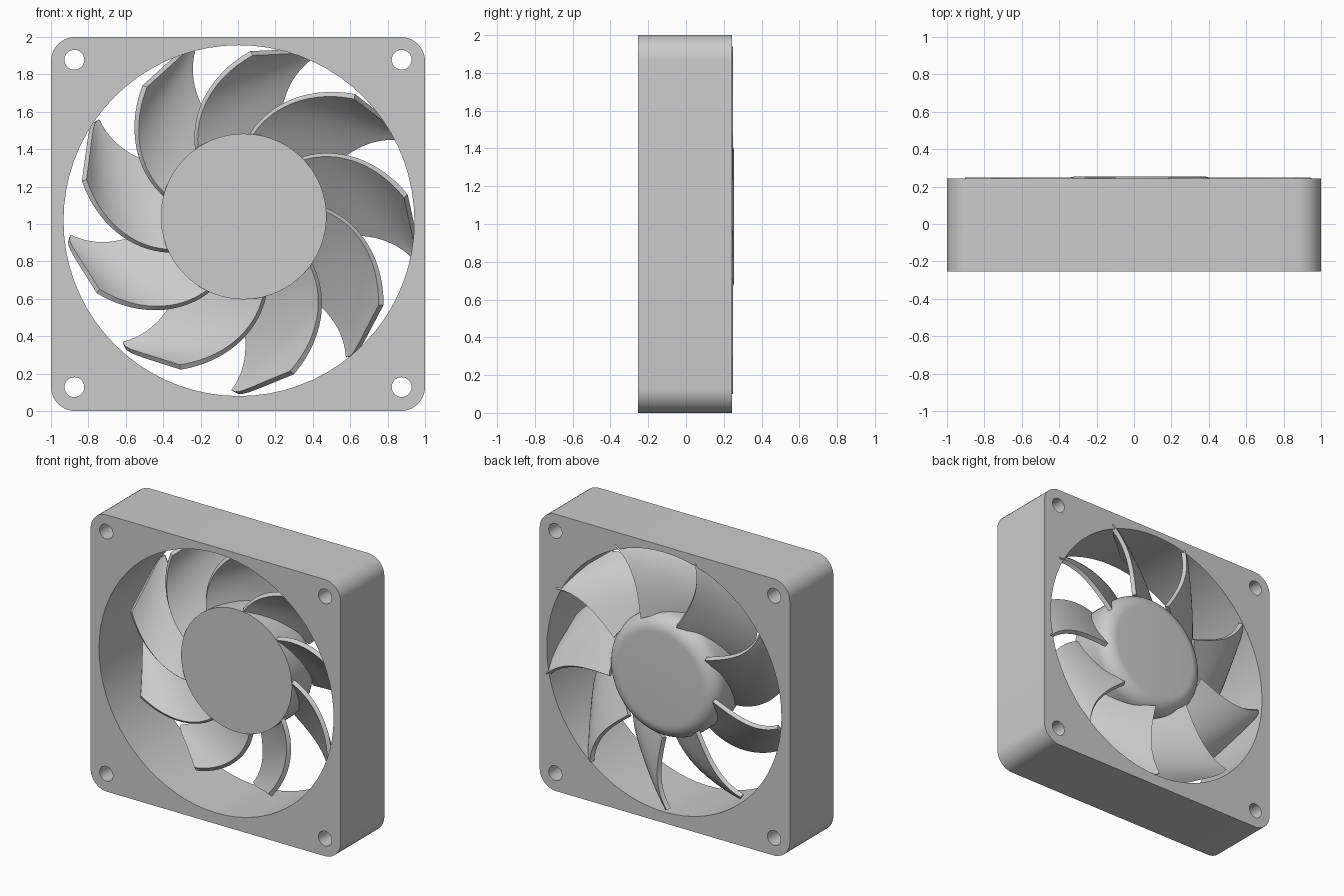
import bpy, bmesh, math
from mathutils import Vector

if "Cube" in bpy.data.objects:
    bpy.data.objects.remove(bpy.data.objects["Cube"])

HUB = Vector((0.03, 0, 1.04))
BLADES = 9

grey = bpy.data.materials.new("plain grey")
grey.use_nodes = True
GREY = (0.6, 0.6, 0.6, 1)
grey.diffuse_color = GREY
grey.node_tree.nodes["Principled BSDF"].inputs["Base Color"].default_value = GREY


def add(name, data, location=(0, 0, 0)):
    obj = bpy.data.objects.new(name, data)
    bpy.context.collection.objects.link(obj)
    obj.location = location
    return obj


def finish(obj, angle=35):
    """Turn into plain mesh, weld, shade and colour."""
    bpy.ops.object.select_all(action="DESELECT")
    obj.select_set(True)
    bpy.context.view_layer.objects.active = obj
    bpy.ops.object.convert(target="MESH")
    obj = bpy.context.view_layer.objects.active
    bm = bmesh.new()
    bm.from_mesh(obj.data)
    bmesh.ops.remove_doubles(bm, verts=bm.verts, dist=0.0005)
    bmesh.ops.recalc_face_normals(bm, faces=bm.faces)
    bm.to_mesh(obj.data)
    bm.free()
    obj.data.materials.clear()
    obj.data.materials.append(grey)
    bpy.ops.object.shade_smooth_by_angle(angle=math.radians(angle))
    return obj


def arc(cx, cz, r, start, end, n):
    steps = [math.radians(start + (end - start) * i / n) for i in range(n + 1)]
    return [(cx + r * math.cos(a), cz + r * math.sin(a)) for a in steps]


# Square frame: rounded outline with a large bore and four screw holes
outline = []
for k, (sx, sz) in enumerate([(1, 1), (-1, 1), (-1, -1), (1, -1)]):
    outline += arc(sx * 0.87, 1 + sz * 0.87, 0.13, 90 * k, 90 * k + 90, 10)
loops = [outline, arc(0.005, 1.018, 0.938, 0, 360, 72)[:-1]]
for sx in (-1, 1):
    for sz in (-1, 1):
        loops.append(arc(sx * 0.875, 1.003 + sz * 0.875, 0.053, 0, 360, 28)[:-1])

curve = bpy.data.curves.new("frame", "CURVE")
curve.dimensions = "2D"
curve.fill_mode = "BOTH"
curve.extrude = 0.249
for loop in loops:
    spline = curve.splines.new("POLY")
    spline.points.add(len(loop) - 1)
    for point, (x, z) in zip(spline.points, loop):
        point.co = (x, z, 0, 1)
    spline.use_cyclic_u = True
frame = add("frame", curve, (0, -0.006, 0))
frame.rotation_euler.x = math.pi / 2
finish(frame)

# Hub: flat at the front, rounded over at the back
profile = [(0, -0.06), (0.443, -0.06)] + arc(0.333, 0.145, 0.11, 0, 90, 10) + [(0, 0.255)]
bm = bmesh.new()
verts = [bm.verts.new((r, y, 0)) for r, y in profile]
edges = [bm.edges.new(pair) for pair in zip(verts, verts[1:])]
bmesh.ops.spin(bm, geom=verts + edges, cent=(0, 0, 0), axis=(0, 1, 0),
               angle=math.tau, steps=72, use_merge=True)
mesh = bpy.data.meshes.new("hub")
bm.to_mesh(mesh)
bm.free()
finish(add("hub", mesh, HUB))


# Blade: curved sheet swept from the front edge to the back edge
def blade_point(u, v):
    s = -0.04 + 1.04 * u
    front = 4.5 - 28.6 * s - 8.7 * s * s
    back = -52.5 + 17 * s - 18 * s * s
    tip = 0.874 + 0.091 * v - 0.064 * v * (1 - v) - 0.03 * v ** 14
    r = 0.443 + (tip - 0.443) * s
    a = math.radians(front + (back - front) * v)
    return (r * math.cos(a), -0.047 + 0.284 * v, r * math.sin(a))


NU, NV = 16, 16
bm = bmesh.new()
grid = [[bm.verts.new(blade_point(i / NU, j / NV)) for j in range(NV + 1)]
        for i in range(NU + 1)]
for i in range(NU):
    for j in range(NV):
        bm.faces.new((grid[i][j], grid[i + 1][j], grid[i + 1][j + 1], grid[i][j + 1]))
mesh = bpy.data.meshes.new("blade")
bm.to_mesh(mesh)
bm.free()
blade = add("blade_1", mesh, HUB)
solid = blade.modifiers.new("thickness", "SOLIDIFY")
solid.thickness = 0.03
solid.offset = 0
blade = finish(blade)

# Remaining blades around the hub
for k in range(1, BLADES):
    other = add(f"blade_{k + 1}", blade.data, HUB)
    other.rotation_euler.y = math.tau * k / BLADES
